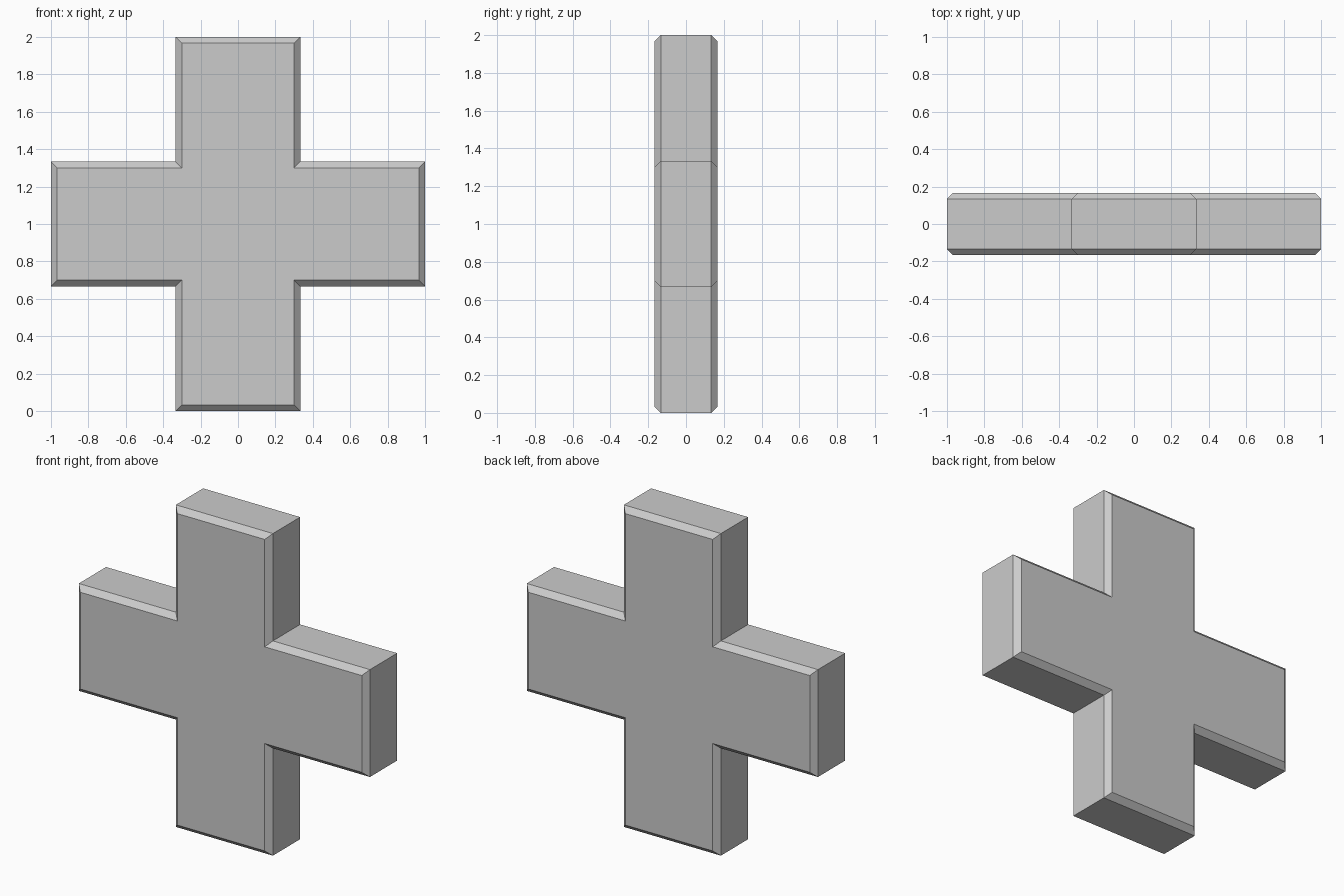
import bpy, bmesh

if "Cube" in bpy.data.objects:
    bpy.data.objects.remove(bpy.data.objects["Cube"])

ARM = 1 / 3       # half width of each arm
REACH = 1.0       # centre to arm end
HALF_DEPTH = 1 / 6
BEVEL = 0.033


def cross_outline(inset):
    """Outline of a plus shape in x, z, shrunk evenly by inset."""
    a, r = ARM - inset, REACH - inset
    points = []
    x_dir, z_dir = 1, 0
    for _ in range(4):
        # three corners per arm, turned a quarter each time
        for u, v in ((a, -a), (r, -a), (r, a)):
            points.append((u * x_dir - v * z_dir, u * z_dir + v * x_dir))
        x_dir, z_dir = -z_dir, x_dir
    return points


# Cross body: four stacked outlines, the outer two inset for the bevelled rims
bm = bmesh.new()
sections = ((-HALF_DEPTH, BEVEL), (-HALF_DEPTH + BEVEL, 0),
            (HALF_DEPTH - BEVEL, 0), (HALF_DEPTH, BEVEL))
rings = [[bm.verts.new((x, y, z + REACH)) for x, z in cross_outline(inset)]
         for y, inset in sections]
for near, far in zip(rings, rings[1:]):
    for i in range(len(near)):
        j = (i + 1) % len(near)
        bm.faces.new((near[i], near[j], far[j], far[i]))

# Flat front and back
bm.faces.new(rings[0])
bm.faces.new(rings[-1])
bmesh.ops.recalc_face_normals(bm, faces=bm.faces)

mesh = bpy.data.meshes.new("cross")
bm.to_mesh(mesh)
bm.free()
bpy.context.collection.objects.link(bpy.data.objects.new("cross", mesh))
